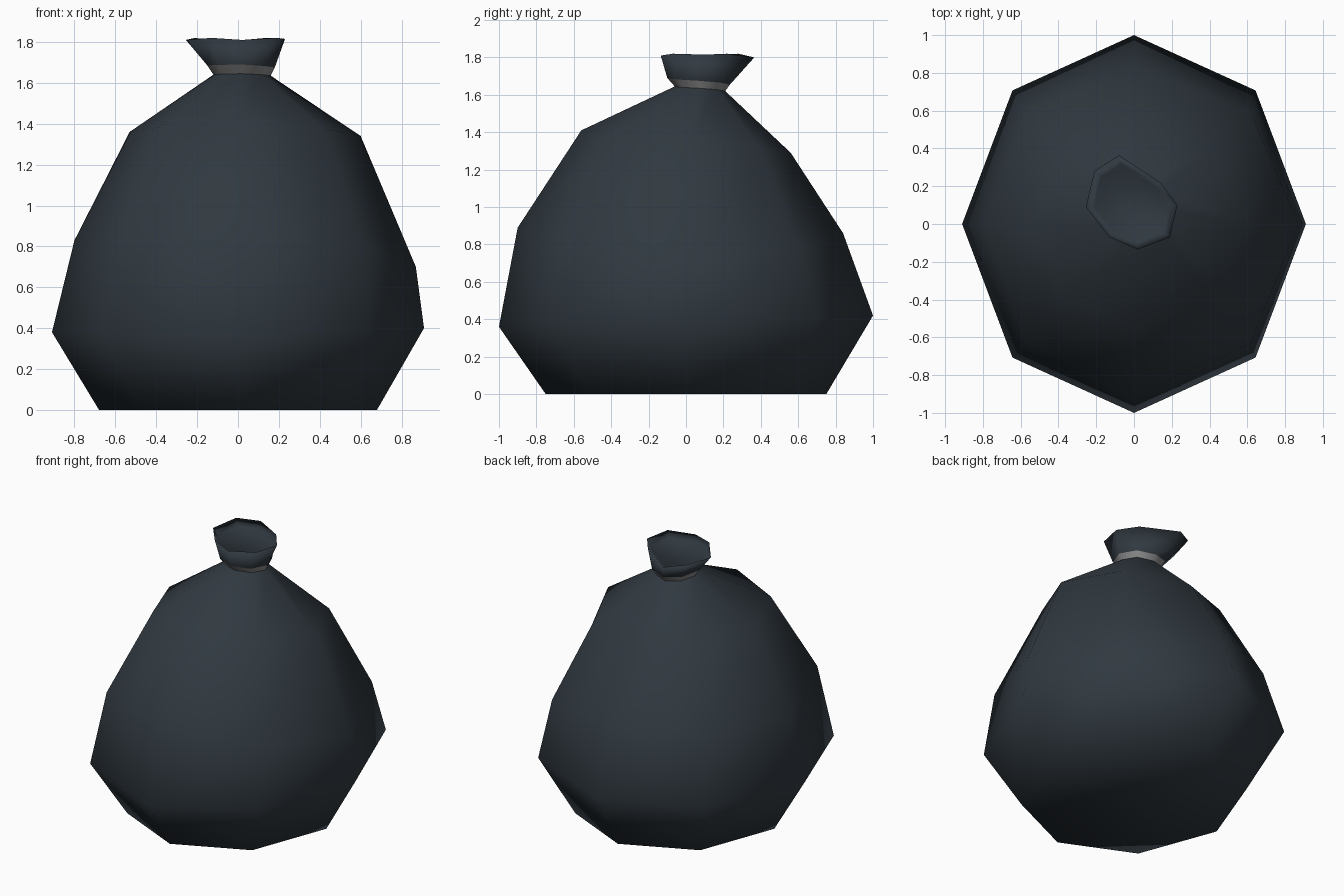
import bpy, bmesh, math

if "Cube" in bpy.data.objects:
    bpy.data.objects.remove(bpy.data.objects["Cube"])

def material(name, rgb):
    m = bpy.data.materials.new(name)
    m.diffuse_color = (*rgb, 1)
    m.use_nodes = True
    m.node_tree.nodes["Principled BSDF"].inputs["Base Color"].default_value = m.diffuse_color
    return m

plastic = material("dark plastic", (0.030, 0.041, 0.052))
tie_grey = material("grey tie", (0.27, 0.27, 0.27))

D = math.sqrt(0.5)

def ring(right, back, left, front, cx=0, cy=0):
    """Eight-sided ring from (reach, z) in four directions; diagonals are blended."""
    pts = []
    sides = [right, back, left, front]
    for k in range(4):
        a, b = sides[k], sides[(k + 1) % 4]
        t = k * math.pi / 2
        c, s = round(math.cos(t)), round(math.sin(t))
        pts.append((cx + c * a[0], cy + s * a[0], a[1]))
        # diagonal corner between this direction and the next
        pts.append((cx + D * (c * a[0] - s * b[0]),
                    cy + D * (s * a[0] + c * b[0]), (a[1] + b[1]) / 2))
    return pts

def loft(name, rings, mat, cap_start=False, cap_end=False):
    bm = bmesh.new()
    vs = [[bm.verts.new(p) for p in r] for r in rings]
    for lo, hi in zip(vs, vs[1:]):
        for i in range(8):
            j = (i + 1) % 8
            bm.faces.new((lo[i], lo[j], hi[j], hi[i]))
    if cap_start:
        bm.faces.new(vs[0][::-1])
    if cap_end:
        bm.faces.new(vs[-1])
    for f in bm.faces:
        f.smooth = True
    me = bpy.data.meshes.new(name)
    bm.to_mesh(me)
    bm.free()
    me.materials.append(mat)
    ob = bpy.data.objects.new(name, me)
    bpy.context.collection.objects.link(ob)
    return ob

# Shared rings around the gathered neck
neck_low = ring((0.145, 1.635), (0.135, 1.62), (0.135, 1.64), (0.135, 1.645), 0.015, 0.075)
neck_high = ring((0.165, 1.675), (0.165, 1.655), (0.165, 1.685), (0.17, 1.69), 0.015, 0.07)

# Full lower sack
loft("sack_body", [
    ring((0.68, 0), (0.75, 0), (0.68, 0), (0.75, 0)),
    ring((0.91, 0.40), (1.0, 0.42), (0.91, 0.38), (1.0, 0.36)),
    ring((0.87, 0.70), (0.84, 0.86), (0.80, 0.83), (0.90, 0.89)),
    ring((0.60, 1.34), (0.56, 1.29), (0.53, 1.36), (0.56, 1.41)),
    neck_low], plastic, cap_start=True)

# Tie band
loft("tie_band", [neck_low, neck_high], tie_grey)

# Flared mouth with a shallow sunken inside
rim_xy = [(0.23, 0.10), (0.14, 0.22), (-0.08, 0.365), (-0.21, 0.28),
          (-0.255, 0.09), (-0.13, -0.07), (0.02, -0.135), (0.19, -0.07)]
rim_z = [1.815, 1.82, 1.80, 1.82, 1.81, 1.82, 1.81, 1.82]
rim = [(x, y, z) for (x, y), z in zip(rim_xy, rim_z)]
inner = [(-0.01 + (x + 0.01) * 0.82, 0.09 + (y - 0.09) * 0.82, z - 0.035) for x, y, z in rim]
loft("sack_mouth", [neck_high, rim, inner], plastic, cap_end=True)
